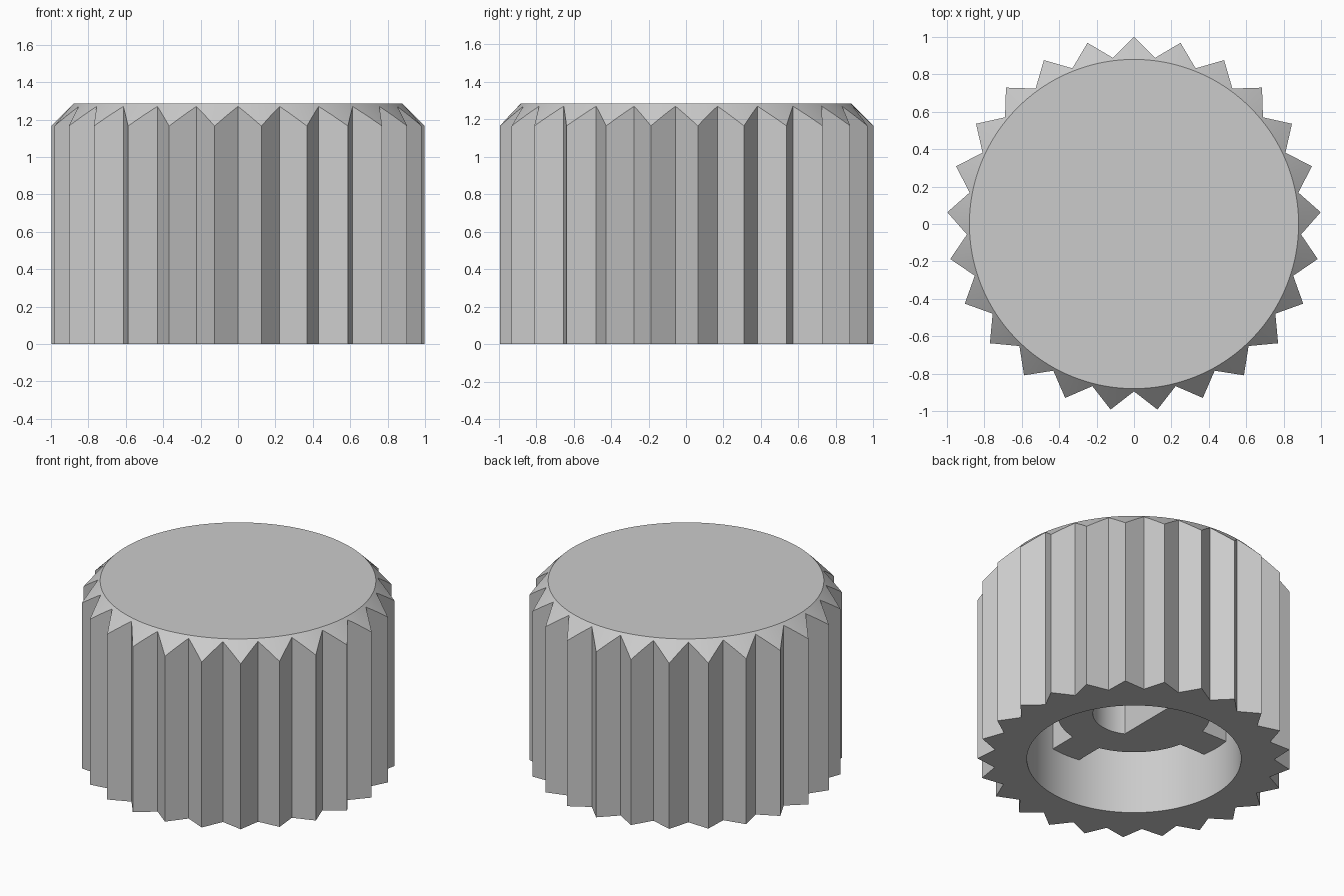
import bpy, bmesh
from math import cos, sin, pi, hypot, atan2, radians

cube = bpy.data.objects.get("Cube")
if cube:
    bpy.data.objects.remove(cube)

TEETH, STEPS = 25, 4
TIP, VALLEY, TOP_R, HEIGHT = 1.0, 0.895, 0.88, 1.285
BORE, CEILING, HUB_Z = 0.684, 1.1, 0.333
HUB_R, SHAFT_R = 0.49, 0.262
N = TEETH * 2 * STEPS

grey = bpy.data.materials.new("light grey plastic")
grey.use_nodes = True
colour = (0.6, 0.6, 0.6, 1)
grey.diffuse_color = colour
grey.node_tree.nodes["Principled BSDF"].inputs["Base Color"].default_value = colour


def finish(name, bm):
    bmesh.ops.recalc_face_normals(bm, faces=bm.faces)
    mesh = bpy.data.meshes.new(name)
    bm.to_mesh(mesh)
    bm.free()
    mesh.materials.append(grey)
    obj = bpy.data.objects.new(name, mesh)
    bpy.context.collection.objects.link(obj)
    bpy.ops.object.select_all(action='DESELECT')
    obj.select_set(True)
    bpy.context.view_layer.objects.active = obj
    bpy.ops.object.shade_smooth_by_angle(angle=radians(20))
    return obj


def loft(name, rings, closed=False):
    """Join rings of equal length; cap both ends, or close into a tube."""
    bm = bmesh.new()
    loops = [[bm.verts.new(p) for p in ring] for ring in rings]
    pairs = list(zip(loops, loops[1:]))
    if closed:
        pairs.append((loops[-1], loops[0]))
    else:
        bm.faces.new(loops[0])
        bm.faces.new(loops[-1])
    for a, b in pairs:
        for i in range(len(a)):
            j = (i + 1) % len(a)
            bm.faces.new((a[i], a[j], b[j], b[i]))
    return finish(name, bm)


# Serrated outline, with a tooth tip pointing to the back
corners = []
for i in range(TEETH * 2):
    a = pi / 2 + i * pi / TEETH
    r = VALLEY if i % 2 else TIP
    corners.append((r * cos(a), r * sin(a)))
outline = []
for (x0, y0), (x1, y1) in zip(corners, corners[1:] + corners[:1]):
    for s in range(STEPS):
        t = s / STEPS
        outline.append((x0 + (x1 - x0) * t, y0 + (y1 - y0) * t))
angles = [atan2(y, x) for x, y in outline]


def circle(r, z):
    return [(r * cos(a), r * sin(a), z) for a in angles]


# Knob shell: top, conical chamfer, serrated side, underside and bore
chamfer = [(x, y, HEIGHT - (hypot(x, y) - TOP_R)) for x, y in outline]
base = [(x, y, 0) for x, y in outline]
loft("knob_shell", [circle(TOP_R, HEIGHT), chamfer, base,
                    circle(BORE, 0), circle(BORE, CEILING)])

# Hub with a D-shaped shaft hole
FLAT = SHAFT_R * cos(radians(117))


def d_ring(z):
    ring = []
    for a in (2 * pi * i / N for i in range(N)):
        r = SHAFT_R
        if r * cos(a) < FLAT:
            r = FLAT / cos(a)
        ring.append((r * cos(a), r * sin(a), z))
    return ring


def hub_ring(z):
    return [(HUB_R * cos(2 * pi * i / N), HUB_R * sin(2 * pi * i / N), z)
            for i in range(N)]


loft("shaft_hub", [hub_ring(HUB_Z), d_ring(HUB_Z),
                   d_ring(CEILING), hub_ring(CEILING)], closed=True)

# Four ribs joining the hub to the shell
RIB_IN, RIB_OUT, RIB_W = 0.478, 0.684, 0.22
for k, side in enumerate(("left", "back", "right", "front")):
    bm = bmesh.new()
    bmesh.ops.create_cube(bm, size=1)
    for v in bm.verts:
        x = (RIB_IN + RIB_OUT) / 2 + v.co.x * (RIB_OUT - RIB_IN)
        y = v.co.y * RIB_W
        a = k * pi / 2
        v.co = (x * cos(a) - y * sin(a), x * sin(a) + y * cos(a),
                (HUB_Z + CEILING) / 2 + v.co.z * (CEILING - HUB_Z))
    finish("rib_" + side, bm)
